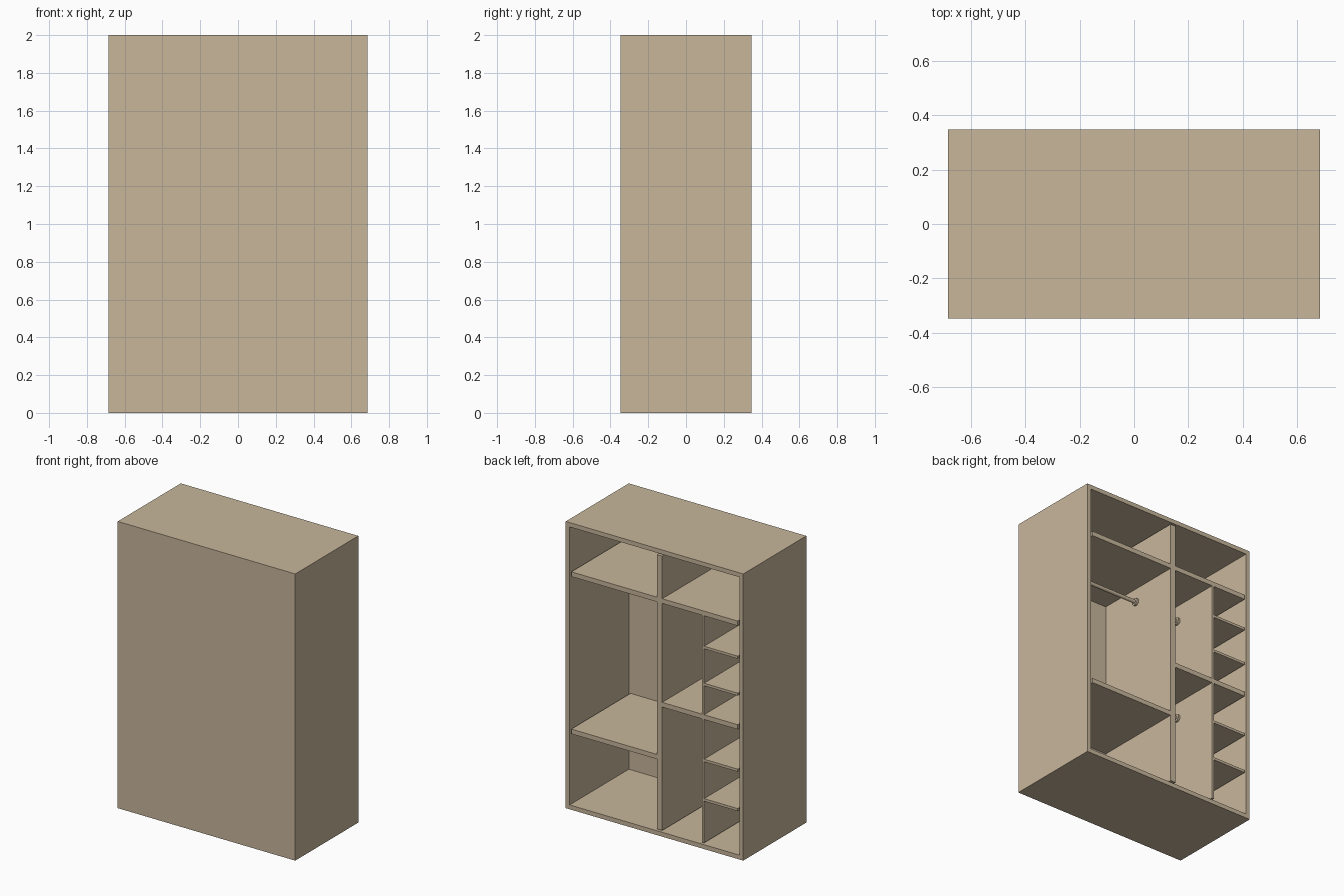
import bpy, bmesh, math
from mathutils import Vector, Matrix

if "Cube" in bpy.data.objects:
    bpy.data.objects.remove(bpy.data.objects["Cube"])

W, D, H, T = 1.37, 0.695, 2.0, 0.043     # outer size and board thickness
Y0, Y1 = -D / 2 + T, D / 2               # inside depth range (open at +y)
XR, XL = W / 2 - T, -W / 2 + T           # inner faces of the sides

wood = bpy.data.materials.new("light_tan_wood")
wood.diffuse_color = (0.58, 0.47, 0.33, 1)
wood.use_nodes = True
wood.node_tree.nodes["Principled BSDF"].inputs["Base Color"].default_value = wood.diffuse_color


def finish(name, bm):
    bmesh.ops.recalc_face_normals(bm, faces=bm.faces)
    me = bpy.data.meshes.new(name)
    bm.to_mesh(me)
    bm.free()
    me.materials.append(wood)
    ob = bpy.data.objects.new(name, me)
    bpy.context.collection.objects.link(ob)
    return ob


def box_mesh(x0, x1, y0, y1, z0, z1):
    bm = bmesh.new()
    size = Vector((abs(x1 - x0), y1 - y0, z1 - z0))
    mid = Vector(((x0 + x1) / 2, (y0 + y1) / 2, (z0 + z1) / 2))
    bmesh.ops.create_cube(bm, size=1, matrix=Matrix.Translation(mid) @ Matrix.Diagonal((*size, 1)))
    return bm


def board(name, x0, x1, z0, z1):
    return finish(name, box_mesh(x0, x1, Y0, Y1, z0, z1))


def rod(name, x0, x1, z):
    # hanging rail with a round flange at each end
    bm = bmesh.new()
    lo, hi = min(x0, x1), max(x0, x1)
    for a, b, r in ((lo, hi, 0.013), (lo, lo + 0.015, 0.026), (hi - 0.015, hi, 0.026)):
        m = Matrix.Translation(((a + b) / 2, 0, z)) @ Matrix.Rotation(math.pi / 2, 4, 'Y')
        bmesh.ops.create_cone(bm, cap_ends=True, segments=24, radius1=r, radius2=r, depth=b - a, matrix=m)
    ob = finish(name, bm)
    bpy.ops.object.select_all(action='DESELECT')
    ob.select_set(True)
    bpy.context.view_layer.objects.active = ob
    bpy.ops.object.shade_smooth_by_angle(angle=math.radians(40))


# carcass: a closed box hollowed from the +y side
bm = box_mesh(-W / 2, W / 2, -D / 2, D / 2, 0, H)
bm.normal_update()
face = max(bm.faces, key=lambda f: f.calc_center_median().y)
bmesh.ops.inset_region(bm, faces=[face], thickness=T)
inner = bmesh.ops.extrude_discrete_faces(bm, faces=[face])["faces"]
bmesh.ops.translate(bm, verts=inner[0].verts, vec=(0, -(D - T), 0))
finish("carcass", bm)

# uprights
DL, DR = -0.018, -0.06        # main divider faces
SL, SR = -0.368, -0.383       # thin divider faces
board("main_divider", DR, DL, T, H - T)
SHELF = 0.033
TOP, MID, LOW = 1.66, 0.937, 0.563       # shelf top heights

# wide shelves
board("left_top_shelf", DL, XR, TOP - SHELF, TOP)
board("left_low_shelf", DL, XR, LOW - SHELF, LOW)
board("right_top_shelf", XL, DR, TOP - SHELF, TOP)
board("right_middle_shelf", XL, DR, MID - SHELF, MID)

# two hanging bays, each with a thin divider and two small shelves
for label, z0, z1, shelves in (("upper", MID, TOP - SHELF, (1.415, 1.157)),
                               ("lower", T, MID - SHELF, (0.627, 0.352))):
    board(label + "_thin_divider", SR, SL, z0, z1)
    for i, z in enumerate(shelves):
        board(f"{label}_small_shelf_{i + 1}", XL, SR, z - 0.018, z)
    rod(label + "_hanging_rod", DR, SL, z1 - 0.115)

rod("left_hanging_rod", XR, DL, TOP - SHELF - 0.1)
